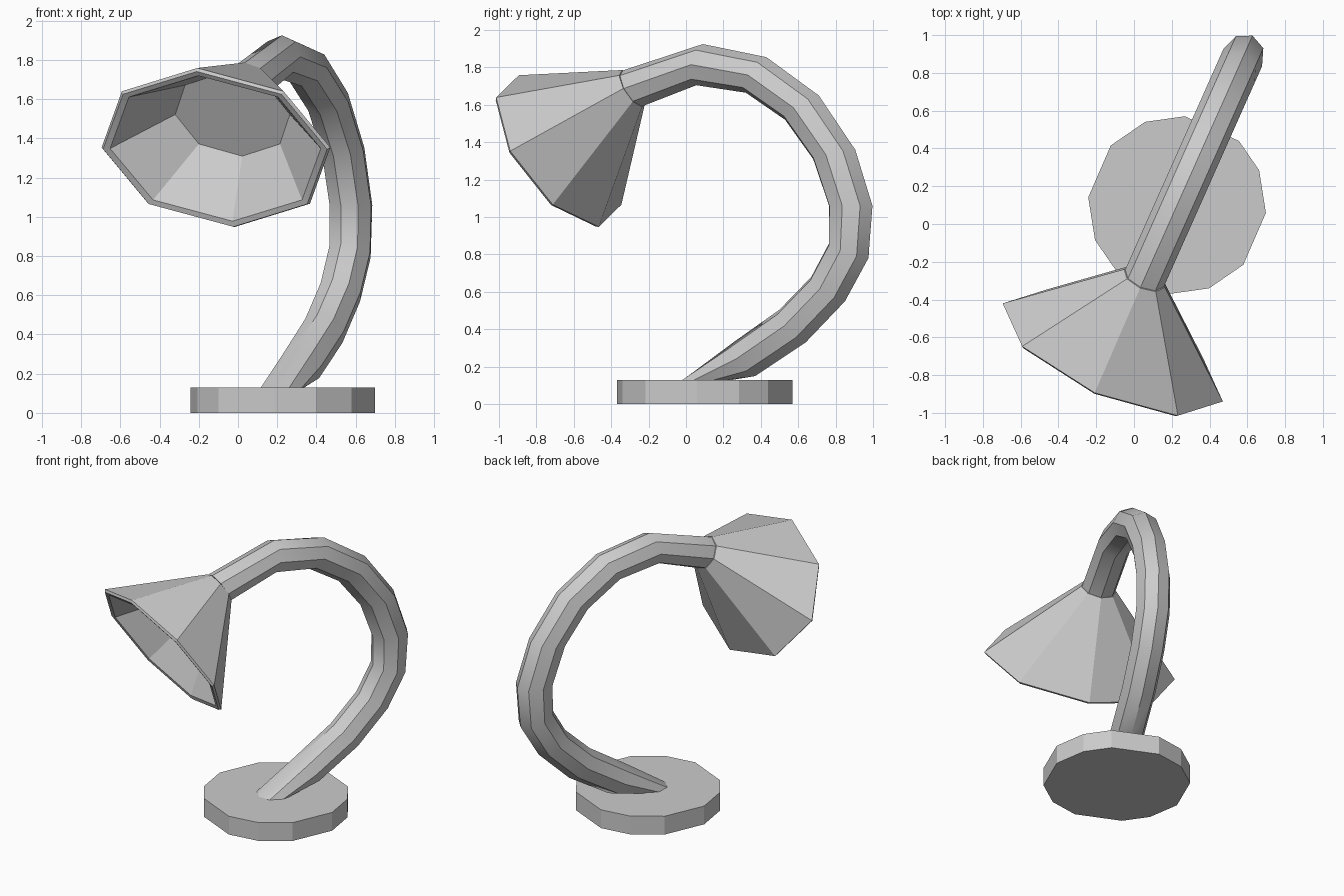
import bpy, bmesh, math
from mathutils import Vector

if "Cube" in bpy.data.objects:
    bpy.data.objects.remove(bpy.data.objects["Cube"])

BASE = Vector((0.228, 0.10, 0))
D = Vector((math.cos(math.radians(66)), math.sin(math.radians(66)), 0))  # arm plane direction
P = Vector((D.y, -D.x, 0))                                              # sideways direction
UP = Vector((0, 0, 1))


def ring(center, u, v, n=8):
    """Elliptical ring with half axes u and v."""
    return [center + u * math.cos(2 * math.pi * i / n) + v * math.sin(2 * math.pi * i / n)
            for i in range(n)]


def loft(name, rings, smooth):
    """Skin a list of rings and cap both ends."""
    bm = bmesh.new()
    vs = [[bm.verts.new(p) for p in r] for r in rings]
    n = len(rings[0])
    for a, b in zip(vs, vs[1:]):
        for i in range(n):
            j = (i + 1) % n
            bm.faces.new((a[i], a[j], b[j], b[i]))
    bm.faces.new(vs[0][::-1])
    bm.faces.new(vs[-1])
    bmesh.ops.recalc_face_normals(bm, faces=bm.faces)
    me = bpy.data.meshes.new(name)
    bm.to_mesh(me)
    bm.free()
    ob = bpy.data.objects.new(name, me)
    bpy.context.collection.objects.link(ob)
    bpy.ops.object.select_all(action='DESELECT')
    ob.select_set(True)
    bpy.context.view_layer.objects.active = ob
    bpy.ops.object.shade_smooth_by_angle(angle=math.radians(smooth))
    return ob


# Twelve-sided base with slightly uneven side lengths
angles = [a + h for h in (0, 180) for a in (-5, 23, 46, 85, 111, 138)]
loft("base", [[BASE + Vector((0.472 * math.cos(math.radians(a)),
                              0.472 * math.sin(math.radians(a)), z)) for a in angles]
              for z in (0, 0.13)], 20)

# Curved arm: outer (y, z) and inner (y, z) of each ring, seen from the side
pairs = [
    (0.16, 0.115, -0.03, 0.12), (0.37, 0.15, 0.26, 0.335), (0.64, 0.33, 0.50, 0.505),
    (0.85, 0.55, 0.67, 0.68), (0.975, 0.78, 0.765, 0.86), (0.997, 1.06, 0.765, 1.06),
    (0.905, 1.36, 0.68, 1.31), (0.71, 1.65, 0.53, 1.52), (0.43, 1.855, 0.32, 1.665),
    (0.09, 1.925, 0.055, 1.705), (-0.335, 1.785, -0.24, 1.59),
]


def side(y, z):
    return BASE + D * ((y - BASE.y) / D.y) + UP * z


arm = []
for oy, oz, iy, iz in pairs:
    o, i = side(oy, oz), side(iy, iz)
    arm.append(ring((o + i) / 2, P * 0.112, (o - i) / 2))
loft("arm", arm, 35)

# Flared oval shade: outside, rim lip, then the hollow inside
neck = (side(-0.335, 1.785) + side(-0.24, 1.59)) / 2
mouth = Vector((-0.115, -0.686, 1.348))
tilt = (UP * 0.866 - D * 0.5).normalized()


def shade_ring(t, a, b):
    return ring(neck.lerp(mouth, t), P * a, tilt * b)


loft("shade", [
    shade_ring(0, 0.118, 0.114),
    shade_ring(0.985, 0.638, 0.468),
    shade_ring(1.01, 0.625, 0.457),
    shade_ring(1.0, 0.588, 0.428),
    shade_ring(0.49, 0.32, 0.245),
], 20)
